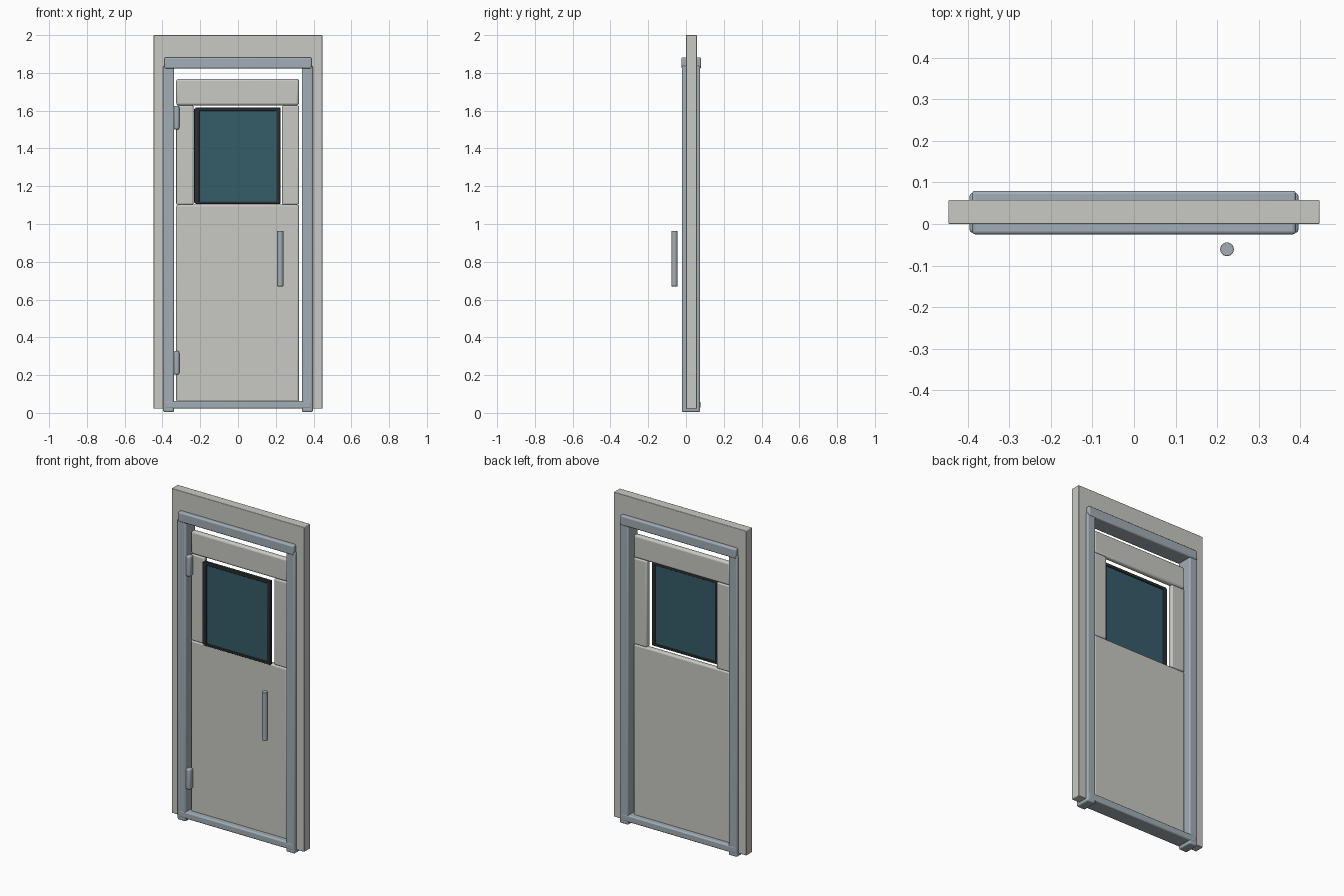
import bpy, bmesh, math

if "Cube" in bpy.data.objects:
    bpy.data.objects.remove(bpy.data.objects["Cube"])


def material(name, rgb):
    m = bpy.data.materials.new(name)
    m.diffuse_color = (*rgb, 1)
    m.use_nodes = True
    m.node_tree.nodes["Principled BSDF"].inputs["Base Color"].default_value = m.diffuse_color
    return m


PANEL = material("warm_grey_panel", (0.58, 0.59, 0.55))
METAL = material("blue_grey_metal", (0.36, 0.42, 0.46))
RUBBER = material("dark_seal", (0.025, 0.03, 0.033))
GLASS = material("teal_glass", (0.035, 0.11, 0.14))


def finish(ob, mat, bevel, segments):
    ob.data.materials.append(mat)
    if bevel:
        mod = ob.modifiers.new("bevel", "BEVEL")
        mod.width = bevel
        mod.segments = segments
        mod.limit_method = "ANGLE"
    bpy.ops.object.select_all(action="DESELECT")
    ob.select_set(True)
    bpy.context.view_layer.objects.active = ob
    bpy.ops.object.shade_smooth_by_angle(angle=math.radians(35))


def link(name, bm):
    me = bpy.data.meshes.new(name)
    bm.normal_update()
    bm.to_mesh(me)
    bm.free()
    ob = bpy.data.objects.new(name, me)
    bpy.context.collection.objects.link(ob)
    return ob


def box(name, x, y, z, mat, bevel=0.0, segments=3):
    """Box spanning the (min, max) pairs x, y and z."""
    bm = bmesh.new()
    bmesh.ops.create_cube(bm, size=1)
    for v in bm.verts:
        v.co = [(r[0] + r[1]) / 2 + c * (r[1] - r[0]) for c, r in zip(v.co, (x, y, z))]
    ob = link(name, bm)
    finish(ob, mat, bevel, segments)
    return ob


# Wall surround: one inverted-U profile extruded in depth
profile = [(-0.447, 0.022), (-0.37, 0.022), (-0.37, 1.85), (0.37, 1.85),
           (0.37, 0.022), (0.447, 0.022), (0.447, 2.0), (-0.447, 2.0)]
bm = bmesh.new()
face = bm.faces.new([bm.verts.new((x, 0.0, z)) for x, z in profile])
ext = bmesh.ops.extrude_face_region(bm, geom=[face])
bmesh.ops.translate(bm, vec=(0, 0.058, 0),
                    verts=[g for g in ext["geom"] if isinstance(g, bmesh.types.BMVert)])
bmesh.ops.recalc_face_normals(bm, faces=bm.faces)
finish(link("wall_surround", bm), PANEL, 0.003, 2)

# Metal door frame
for side, s in (("left", -1), ("right", 1)):
    box(f"{side}_jamb", sorted((s * 0.338, s * 0.396)), (-0.021, 0.075), (0.004, 1.838), METAL, 0.008)
box("frame_header", (-0.39, 0.39), (-0.025, 0.08), (1.823, 1.882), METAL, 0.008)
box("threshold", (-0.387, 0.387), (-0.022, 0.076), (0.022, 0.064), METAL, 0.008)

# Door leaf built around the window opening
DEPTH = (0.012, 0.045)
box("door_lower_panel", (-0.327, 0.323), DEPTH, (0.055, 1.102), PANEL, 0.01)
box("door_top_rail", (-0.327, 0.323), DEPTH, (1.628, 1.768), PANEL, 0.012)
for side, x in (("left", (-0.327, -0.236)), ("right", (0.234, 0.323))):
    box(f"door_{side}_stile", x, DEPTH, (1.102, 1.628), PANEL, 0.008)

# Window glass and dark seal, set slightly forward of the leaf
SEAL = (-0.012, 0.009)
box("window_glass", (-0.215, 0.21), (-0.004, 0.003), (1.115, 1.605), GLASS)
box("window_seal_top", (-0.226, 0.226), SEAL, (1.598, 1.617), RUBBER, 0.003, 2)
box("window_seal_bottom", (-0.226, 0.222), SEAL, (1.106, 1.12), RUBBER, 0.003, 2)
box("window_seal_left", (-0.232, -0.205), SEAL, (1.112, 1.612), RUBBER, 0.003, 2)
box("window_seal_right", (0.203, 0.224), SEAL, (1.106, 1.612), RUBBER, 0.003, 2)

# Hinges on the left jamb
for label, z in (("lower", (0.202, 0.328)), ("upper", (1.5, 1.626))):
    box(f"{label}_hinge", (-0.342, -0.311), (-0.02, 0.018), z, METAL, 0.01)

# Upright pull handle
bpy.ops.mesh.primitive_cylinder_add(vertices=24, radius=0.0165, depth=0.294,
                                    location=(0.224, -0.061, 0.817))
handle = bpy.context.object
handle.name = "pull_handle"
finish(handle, METAL, 0.002, 2)
